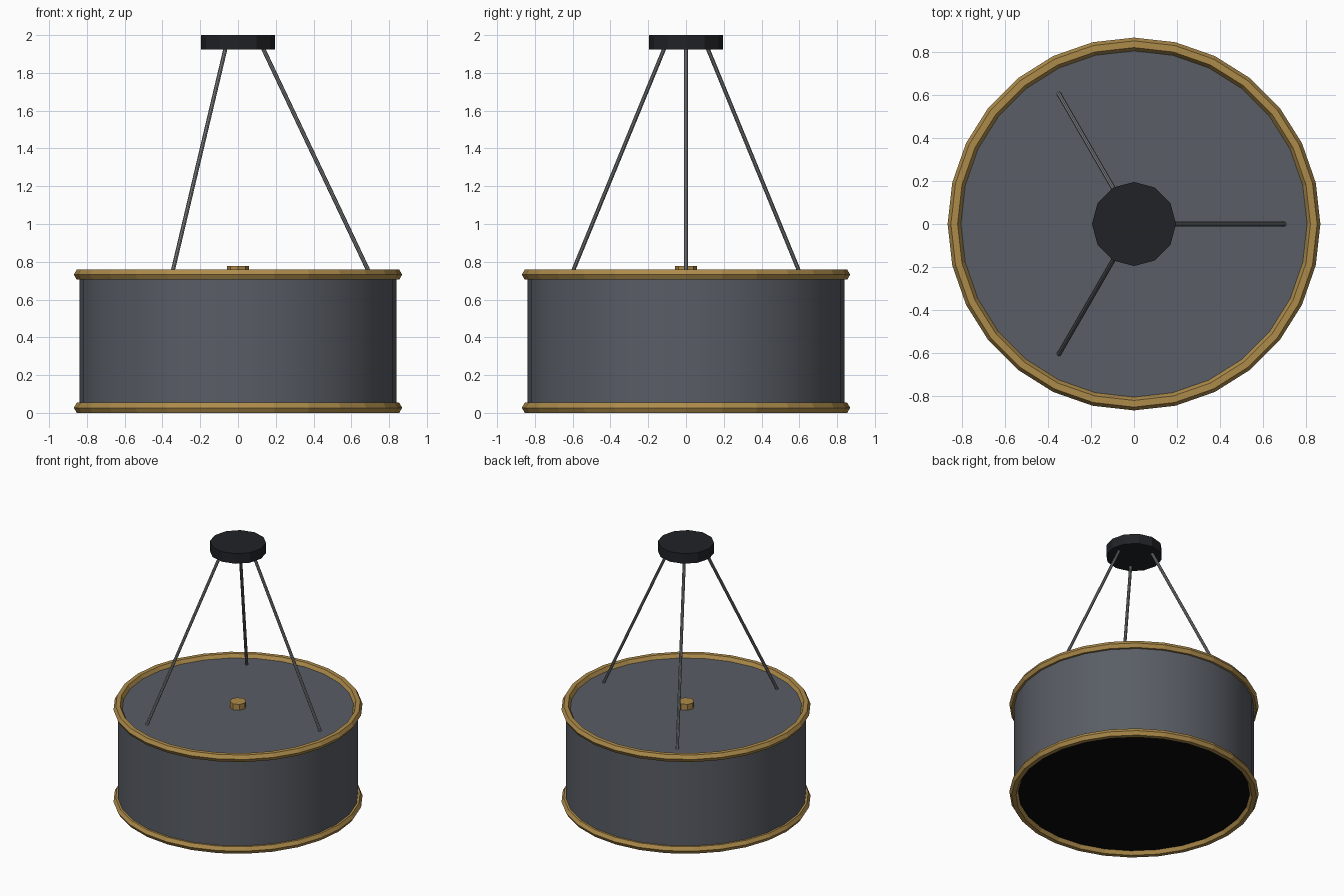
import bpy
from math import cos, sin, radians
from mathutils import Vector

if "Cube" in bpy.data.objects:
    bpy.data.objects.remove(bpy.data.objects["Cube"])


def material(name, color):
    m = bpy.data.materials.new(name)
    m.diffuse_color = (*color, 1)
    m.use_nodes = True
    m.node_tree.nodes["Principled BSDF"].inputs["Base Color"].default_value = m.diffuse_color
    return m


SHADE = material("charcoal_shade", (0.10, 0.11, 0.13))
BRASS = material("aged_brass", (0.42, 0.26, 0.07))
BLACK = material("black_metal", (0.015, 0.016, 0.02))
DARK = material("dark_diffuser", (0.003, 0.003, 0.003))
STEEL = material("steel", (0.20, 0.21, 0.22))


def finish(name, *mats):
    ob = bpy.context.object
    ob.name = name
    for m in mats:
        ob.data.materials.append(m)
    return ob


def cylinder(name, radius, z0, z1, sides, *mats):
    bpy.ops.mesh.primitive_cylinder_add(vertices=sides, radius=radius, depth=z1 - z0,
                                        location=(0, 0, (z0 + z1) / 2))
    return finish(name, *mats)


def rod(name, a, b, radius, mat):
    a, b = Vector(a), Vector(b)
    d = b - a
    bpy.ops.mesh.primitive_cylinder_add(vertices=8, radius=radius, depth=d.length,
                                        location=(a + b) / 2,
                                        rotation=d.to_track_quat('Z', 'Y').to_euler())
    return finish(name, mat)


LOW, HIGH = 0.027, 0.732

# Drum shade, closed at both ends, with a dark underside
drum = cylinder("drum_shade", 0.838, LOW, HIGH, 28, SHADE, DARK)
for p in drum.data.polygons:
    if p.normal.z < -0.9:
        p.material_index = 1
bpy.ops.object.shade_smooth_by_angle(angle=radians(30))

# Brass rims
for name, z in (("bottom_rim", LOW), ("top_rim", HIGH)):
    bpy.ops.mesh.primitive_torus_add(major_segments=28, minor_segments=6, major_radius=0.838,
                                     minor_radius=0.031, location=(0, 0, z))
    finish(name, BRASS)

# Centre finial on the top of the shade
cylinder("finial", 0.058, HIGH - 0.01, 0.777, 8, BRASS)

# Ceiling canopy
cylinder("canopy", 0.196, 1.923, 2.0, 12, BLACK)

# Three hanging rods
for i in range(3):
    a = radians(120 * i)
    c, s = cos(a), sin(a)
    rod(f"hanging_rod_{i + 1}", (0.70 * c, 0.70 * s, HIGH), (0.13 * c, 0.13 * s, 1.935), 0.011, STEEL)
